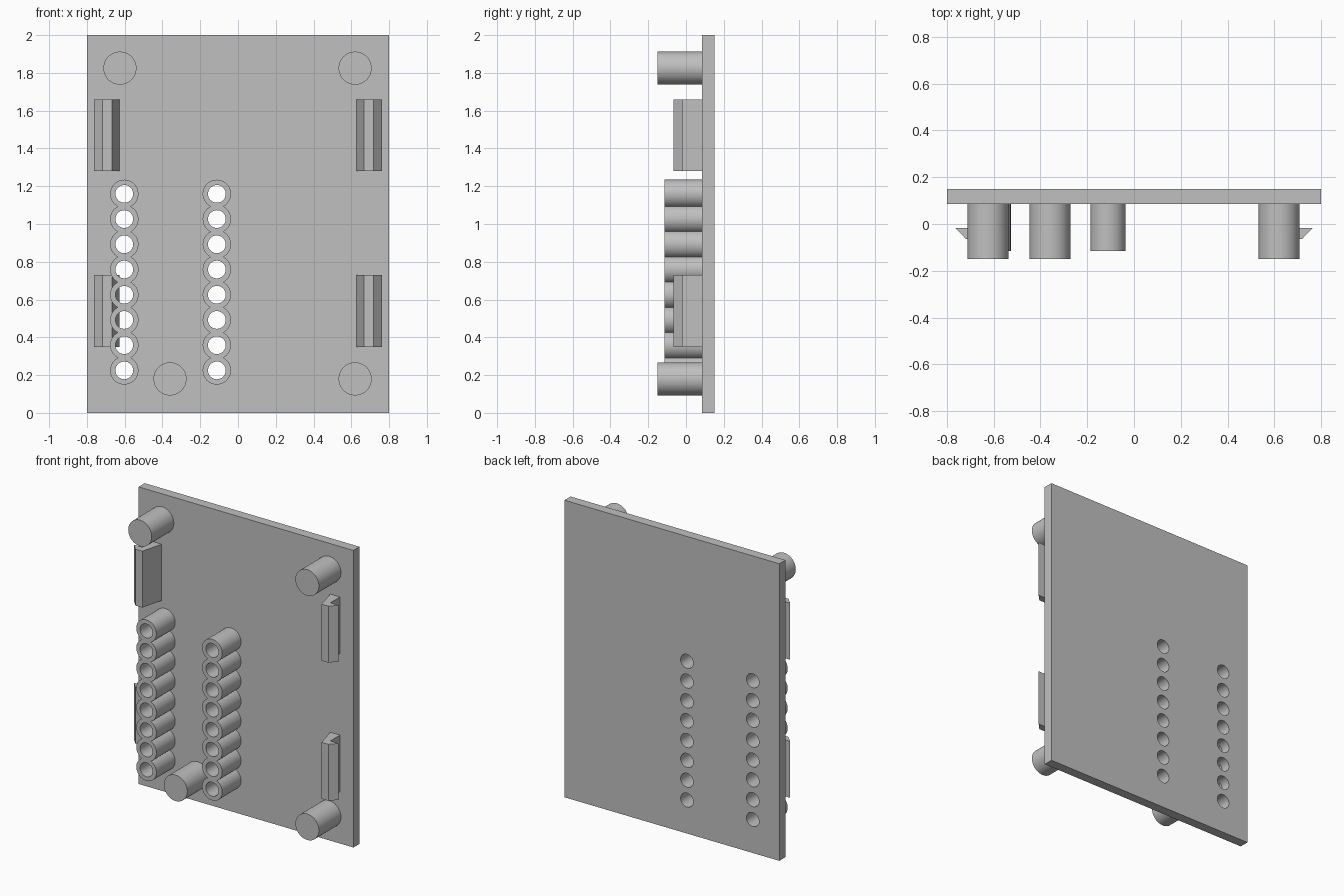
import bpy, bmesh, math

if "Cube" in bpy.data.objects:
    bpy.data.objects.remove(bpy.data.objects["Cube"])

grey = bpy.data.materials.new("plain_grey")
grey.diffuse_color = (0.527, 0.527, 0.527, 1)
grey.use_nodes = True
grey.node_tree.nodes["Principled BSDF"].inputs["Base Color"].default_value = grey.diffuse_color

PLATE_FRONT, PLATE_BACK = 0.085, 0.15
PITCH, FIRST, COUNT = 0.1335, 0.225, 8
COLUMNS = {"left": -0.602, "right": -0.112}
TUBE_R, HOLE_R = 0.075, 0.047


def circle(cx, cz, r, n=32):
    return [(cx + r * math.cos(2 * math.pi * i / n),
             cz + r * math.sin(2 * math.pi * i / n)) for i in range(n)]


def extrude(name, loops, lo, hi, along_y=True):
    """Fill closed loops (inner loops become holes) and extrude along y or z."""
    curve = bpy.data.curves.new(name, 'CURVE')
    curve.dimensions = '2D'
    curve.fill_mode = 'BOTH'
    curve.extrude = (hi - lo) / 2
    for loop in loops:
        spline = curve.splines.new('POLY')
        spline.points.add(len(loop) - 1)
        for point, (a, b) in zip(spline.points, loop):
            point.co = (a, b, 0, 1)
        spline.use_cyclic_u = True
    ob = bpy.data.objects.new(name, curve)
    bpy.context.collection.objects.link(ob)
    mid = (lo + hi) / 2
    if along_y:
        ob.rotation_euler.x = math.pi / 2
        ob.location.y = mid
    else:
        ob.location.z = mid
    bpy.ops.object.select_all(action='DESELECT')
    ob.select_set(True)
    bpy.context.view_layer.objects.active = ob
    bpy.ops.object.convert(target='MESH')
    ob = bpy.context.object
    # Weld caps to walls
    bm = bmesh.new()
    bm.from_mesh(ob.data)
    bmesh.ops.remove_doubles(bm, verts=bm.verts, dist=1e-5)
    bmesh.ops.recalc_face_normals(bm, faces=bm.faces)
    bm.to_mesh(ob.data)
    bm.free()
    ob.data.materials.clear()
    ob.data.materials.append(grey)
    bpy.ops.object.shade_smooth_by_angle(angle=math.radians(30))
    return ob


def pin_holes(x):
    return [circle(x, FIRST + i * PITCH, HOLE_R) for i in range(COUNT)]


def scalloped_outline(x):
    """Outline of a row of overlapping circles."""
    cusp = math.asin(PITCH / 2 / TUBE_R)
    steps = 16
    right = []
    for i in range(COUNT):
        a0 = -math.pi / 2 if i == 0 else -cusp
        a1 = math.pi / 2 if i == COUNT - 1 else cusp
        for k in range(steps):
            a = a0 + (a1 - a0) * k / steps
            right.append((TUBE_R * math.cos(a), FIRST + i * PITCH + TUBE_R * math.sin(a)))
    top = (0, FIRST + (COUNT - 1) * PITCH + TUBE_R)
    left = [(-a, b) for a, b in reversed(right[1:])]
    return [(x + a, b) for a, b in right + [top] + left]


# Base plate with two columns of through holes
rectangle = [(-0.8, 0), (0.8, 0), (0.8, 2), (-0.8, 2)]
holes = [h for x in COLUMNS.values() for h in pin_holes(x)]
extrude("base_plate", [rectangle] + holes, PLATE_FRONT, PLATE_BACK)

# Rows of joined tubes
for side, x in COLUMNS.items():
    extrude(side + "_tube_row", [scalloped_outline(x)] + pin_holes(x), -0.115, PLATE_FRONT)

# Round standoff posts
for i, (x, z) in enumerate([(-0.625, 1.825), (0.62, 1.825), (-0.36, 0.18), (0.62, 0.18)]):
    extrude(f"standoff_post_{i + 1}", [circle(x, z, 0.0875, 48)], -0.15, PLATE_FRONT)

# Barbed snap clips, mirrored left and right
clip = [(0.628, PLATE_FRONT), (0.70, PLATE_FRONT), (0.70, -0.018),
        (0.763, -0.018), (0.718, -0.065), (0.667, -0.065)]
for side, sign in (("left", -1), ("right", 1)):
    for level, z in (("lower", 0.35), ("upper", 1.28)):
        extrude(f"{side}_{level}_clip", [[(sign * a, b) for a, b in clip]], z, z + 0.38, False)
